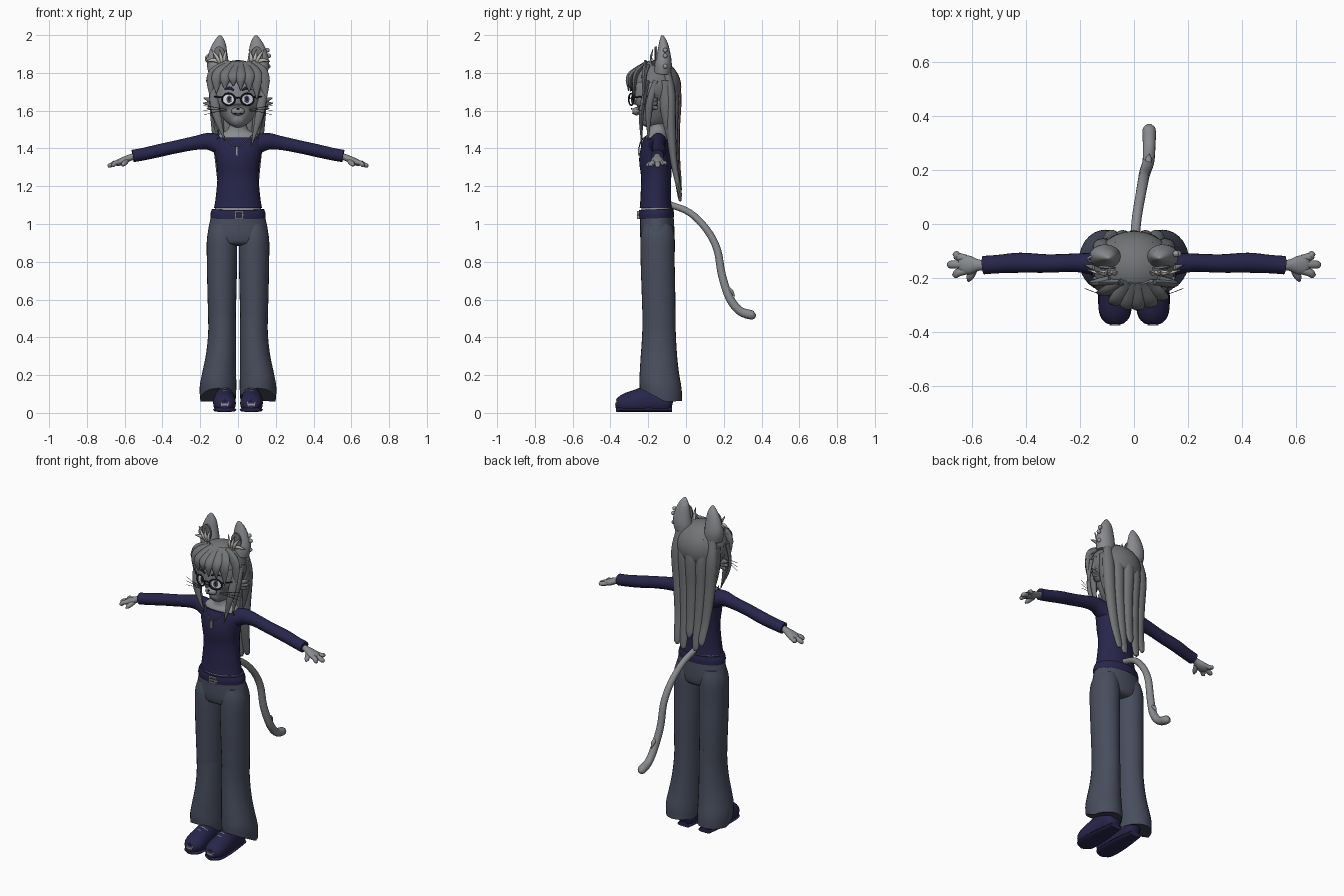
import bpy, bmesh, math
from mathutils import Vector, Matrix

X, Y, Z = Vector((1, 0, 0)), Vector((0, 1, 0)), Vector((0, 0, 1))


def material(name, rgb):
    m = bpy.data.materials.new(name)
    m.diffuse_color = (*rgb, 1)
    return m


FUR = material("grey_fur", (0.25, 0.26, 0.275))
HAIR = material("hair_grey", (0.165, 0.172, 0.18))
PANTS = material("slate_denim", (0.065, 0.075, 0.11))
NAVY = material("navy_cloth", (0.021, 0.019, 0.07))
METAL = material("silver", (0.32, 0.32, 0.34))
WHITE = material("eye_white", (0.75, 0.75, 0.78))
TUFT = material("pale_tuft", (0.5, 0.48, 0.44))
DARK = material("near_black", (0.012, 0.012, 0.03))


def finish(name, bm, mat):
    bmesh.ops.recalc_face_normals(bm, faces=bm.faces)
    me = bpy.data.meshes.new(name)
    bm.to_mesh(me)
    bm.free()
    me.materials.append(mat)
    me.polygons.foreach_set("use_smooth", [True] * len(me.polygons))
    me.set_sharp_from_angle(angle=math.radians(50))
    ob = bpy.data.objects.new(name, me)
    bpy.context.collection.objects.link(ob)
    return ob


def spline(rows, n):
    """Smooth curve through rows of numbers."""
    p = [Vector(r) for r in rows]
    p = [p[0] * 2 - p[1]] + p + [p[-1] * 2 - p[-2]]
    out = []
    for i in range(1, len(p) - 2):
        a, b, c, d = p[i - 1:i + 3]
        for k in range(n):
            t = k / n
            out.append(0.5 * (2 * b + (c - a) * t + (2 * a - 5 * b + 4 * c - d) * t * t
                              + (3 * b - a - 3 * c + d) * t ** 3))
    return out + [p[-2]]


def sweep(name, rows, mat, ref=X, sides=16, n=4, warp=None):
    """Oval tube. Each row is x, y, z, half width along ref, half depth."""
    rows = spline(rows, n)
    pts = [Vector(r[:3]) for r in rows]
    bm = bmesh.new()
    rings = []
    for i, r in enumerate(rows):
        t = (pts[min(i + 1, len(pts) - 1)] - pts[max(i - 1, 0)]).normalized()
        u = (ref - t * ref.dot(t)).normalized()
        v = t.cross(u)
        ring = []
        for k in range(sides):
            a = 2 * math.pi * k / sides
            co = pts[i] + u * math.cos(a) * max(r[3], 0.001) + v * math.sin(a) * max(r[4], 0.001)
            ring.append(bm.verts.new(warp(co) if warp else co))
        rings.append(ring)
    for a, b in zip(rings, rings[1:]):
        for k in range(sides):
            j = (k + 1) % sides
            bm.faces.new((a[k], a[j], b[j], b[k]))
    bm.faces.new(rings[0])
    bm.faces.new(rings[-1])
    return finish(name, bm, mat)


def upright(name, cx, rows, mat, **kw):
    """Vertical part. Each row is z, y, half width, half depth."""
    return sweep(name, [(cx, y, z, w, d) for z, y, w, d in rows], mat, sides=28, **kw)


def wire(name, pts, r, mat, ref=Y, sides=8):
    return sweep(name, [(*p, r, r) for p in pts], mat, ref, sides)


def lock(name, a, b, c, w, mat=HAIR, ref=X, d=0.014):
    """Tapered, flat lock of hair."""
    return sweep(name, [(*a, w * .7, d * .7), (*b, w, d), (*c, .002, .002)], mat, ref, 10, 6)


def ball(name, loc, size, mat):
    bm = bmesh.new()
    bmesh.ops.create_uvsphere(bm, u_segments=28, v_segments=18, radius=1,
                              matrix=Matrix.LocRotScale(Vector(loc), None, Vector(size)))
    return finish(name, bm, mat)


def disc(name, loc, rx, rz, yaw, mat, th=0.006):
    bm = bmesh.new()
    m = (Matrix.Translation(loc) @ Matrix.Rotation(yaw, 4, 'Z')
         @ Matrix.Rotation(math.pi / 2, 4, 'X') @ Matrix.Diagonal((rx, rz, th, 1)))
    bmesh.ops.create_cone(bm, cap_ends=True, segments=24, radius1=1, radius2=1, depth=1, matrix=m)
    return finish(name, bm, mat)


def box(name, loc, size, mat, tilt=0):
    bm = bmesh.new()
    m = Matrix.Translation(loc) @ Matrix.Rotation(tilt, 4, 'X') @ Matrix.Diagonal((*size, 1))
    bmesh.ops.create_cube(bm, size=1, matrix=m)
    return finish(name, bm, mat)


# Torso, clothes and neck
upright("neck_and_shoulders", 0, [(1.36, -.155, .10, .06), (1.44, -.152, .118, .062), (1.475, -.15, .10, .052),
        (1.50, -.152, .055, .045), (1.54, -.155, .047, .045), (1.60, -.16, .05, .05)], FUR)
upright("shirt", 0, [(1.085, -.16, .127, .085), (1.14, -.16, .118, .081), (1.25, -.158, .109, .08),
        (1.34, -.162, .117, .086), (1.41, -.157, .133, .079), (1.452, -.153, .133, .068)], NAVY)
upright("bare_waist", 0, [(1.04, -.157, .13, .083), (1.11, -.157, .115, .077)], FUR)
upright("pants_hips", 0, [(1.06, -.155, .138, .087), (1.0, -.153, .152, .09), (.94, -.152, .16, .091),
        (.90, -.15, .14, .082), (.885, -.15, .09, .05)], PANTS)
upright("belt", 0, [(1.03, -.156, .146, .092), (1.055, -.157, .146, .093), (1.078, -.158, .138, .09)], NAVY)
for s in (-1, 1):
    box("belt_buckle_bar", (s * .02 + .005, -.253, 1.048), (.008, .012, .04), METAL)
    box("belt_buckle_rail", (.005, -.253, 1.048 + s * .017), (.045, .012, .007), METAL)
box("belt_pin", (.015, -.255, 1.048), (.06, .008, .007), METAL)
wire("necklace", [(-.08, -.20, 1.472), (-.055, -.232, 1.445), (-.005, -.247, 1.41),
     (.045, -.235, 1.445), (.075, -.20, 1.472)], .003, METAL)
box("pendant", (-.006, -.25, 1.385), (.014, .008, .045), METAL)


# Pant legs have a hem that rises toward the front
def hem(co):
    k = max(0, min(1, (.35 - co.z) / .29))
    co.z += k * max(0, -.11 - co.y) * .55
    return co


def floor(co):
    co.z = max(co.z, .006)
    return co


for s in (-1, 1):
    upright("pant_leg", s * .085, [(1.0, -.15, .06, .075), (.93, -.15, .079, .09), (.8, -.15, .08, .09),
            (.65, -.146, .077, .089), (.5, -.143, .073, .087)], PANTS)
    sweep("pant_flare", [(s * .085, -.143, .52, .0735, .087), (s * .084, -.143, .42, .074, .089),
          (s * .09, -.143, .3, .08, .096), (s * .099, -.14, .2, .09, .104),
          (s * .106, -.135, .12, .097, .112), (s * .106, -.133, .06, .094, .112)], PANTS, sides=28, warp=hem)
    # Chunky shoes with straps and toe emblem
    sweep("shoe", [(s * .07, -.07, .055, .03, .035), (s * .07, -.10, .06, .05, .06),
          (s * .072, -.2, .065, .055, .072), (s * .072, -.27, .055, .06, .066),
          (s * .07, -.33, .048, .057, .052), (s * .07, -.365, .045, .035, .03),
          (s * .07, -.37, .045, .01, .01)], NAVY, sides=20, warp=floor)
    sweep("shoe_sole", [(s * .07, -.075, .016, .04, .016), (s * .07, -.2, .016, .058, .016),
          (s * .07, -.3, .016, .062, .016), (s * .07, -.35, .016, .05, .016),
          (s * .07, -.37, .018, .02, .012)], NAVY, sides=12, warp=floor)
    for i in range(3):
        y, z = -.245 - i * .025, .124 - i * .010
        wire("shoe_lace", [(s * .07 - .035, y, z - .014), (s * .07, y - .008, z + .003),
             (s * .07 + .035, y, z - .014)], .005, METAL, Z)
    for k in (-1, 1):
        disc("toe_emblem", (s * .07 + k * .022, -.363, .045), .013, .015, k * .5, METAL, .009)
    box("toe_emblem_bridge", (s * .07, -.372, .045), (.04, .007, .01), METAL)

    # Sleeves, hands and fingers
    sweep("sleeve", [(s * .085, -.15, 1.415, .058, .052), (s * .15, -.147, 1.437, .042, .046),
          (s * .22, -.143, 1.43, .034, .037), (s * .32, -.146, 1.41, .034, .034),
          (s * .42, -.143, 1.388, .037, .034), (s * .5, -.148, 1.37, .034, .033),
          (s * .557, -.152, 1.36, .034, .033)], NAVY, Y, 20)
    sweep("hand", [(s * .53, -.152, 1.364, .02, .018), (s * .57, -.152, 1.352, .02, .017),
          (s * .605, -.152, 1.336, .034, .019), (s * .635, -.15, 1.324, .034, .017),
          (s * .65, -.15, 1.318, .015, .01)], FUR, Y)
    for y, x, z in ((-.113, .668, 1.318), (-.15, .69, 1.304), (-.187, .67, 1.308)):
        y0 = -.15 + (y + .15) * .6
        sweep("finger", [(s * .62, y0, 1.33, .014, .013), (s * .65, (y + y0) / 2, 1.322, .015, .013),
              (s * (x - .01), y, z + .005, .014, .012), (s * x, y, z, .004, .004)], FUR, Y, 10)
    sweep("thumb", [(s * .59, -.165, 1.335, .014, .013), (s * .605, -.195, 1.318, .014, .012),
          (s * .612, -.212, 1.308, .004, .004)], FUR, X, 10)

# Tail
tail = [(.0, -.09, 1.105), (.01, .02, 1.06), (.025, .11, .97), (.035, .165, .865), (.04, .19, .73),
        (.053, .23, .61), (.056, .285, .54), (.056, .35, .518)]
sweep("tail", [(*p, .017 + .001 * i, .017 + .001 * i) for i, p in enumerate(tail)]
      + [(.056, .37, .517, .006, .006)], FUR)
lock("tail_tuft", (.05, .21, .67), (.054, .24, .645), (.056, .258, .615), .012, FUR, d=.01)

# Head and face
upright("head", 0, [(1.535, -.235, .018, .018), (1.55, -.215, .05, .055), (1.585, -.185, .092, .095),
        (1.63, -.17, .124, .113), (1.68, -.165, .133, .12), (1.75, -.165, .133, .12),
        (1.81, -.165, .10, .10), (1.84, -.165, .05, .05)], FUR)
ball("muzzle", (0, -.262, 1.597), (.036, .022, .022), FUR)
ball("nose", (0, -.287, 1.61), (.008, .005, .005), DARK)
wire("mouth", [(-.022, -.278, 1.583), (0, -.284, 1.587), (.022, -.278, 1.583)], .002, DARK, Z)
for s in (-1, 1):
    a = s * .36
    ex, ey, ez = s * .05, -.278, 1.66
    disc("eye", (ex, ey, ez), .032, .027, a, WHITE)
    disc("iris", (ex - s * .004, ey - .003, ez), .014, .02, a, PANTS)
    disc("pupil", (ex - s * .004, ey - .005, ez + .002), .007, .012, a, DARK)
    wire("glasses_rim", [(ex + .037 * math.cos(t) * math.cos(a), ey - .012 + .037 * math.cos(t) * math.sin(a),
         ez + .031 * math.sin(t)) for t in [i * math.pi / 6 for i in range(13)]], .0042, DARK)
    wire("glasses_arm", [(s * .085, -.272, 1.67), (s * .125, -.23, 1.675), (s * .14, -.15, 1.68)], .004, DARK, Z)
    sweep("brow", [(s * .022, -.288, 1.708, .004, .004), (s * .045, -.285, 1.72, .007, .006),
          (s * .072, -.272, 1.712, .002, .002)], NAVY, Z, 8)
    # Whiskers and cheek tufts
    for k in (-1, 0, 1):
        wire("whisker", [(s * .06, -.262, 1.60 + k * .006), (s * .12, -.26, 1.605 + k * .012),
             (s * .182, -.238, 1.602 + k * .025)], .0012, DARK, Y, 5)
    for z, x in ((1.668, .183), (1.64, .186), (1.61, .165)):
        lock("cheek_tuft", (s * .10, -.16, 1.63), (s * .135, -.165, (1.63 + z) / 2), (s * x, -.15, z),
             .018, HAIR, Z)
    # Ears with pale inner tufts
    sweep("ear", [(s * .10, -.125, 1.80, .055, .045), (s * .107, -.12, 1.85, .058, .045),
          (s * .105, -.118, 1.90, .05, .036), (s * .098, -.12, 1.955, .034, .024),
          (s * .095, -.125, 1.99, .014, .01), (s * .095, -.127, 2.0, .002, .002)], FUR)
    disc("inner_ear", (s * .10, -.160, 1.89), .032, .05, s * .1, HAIR, .009)
    for dx in (-.028, 0, .026):
        lock("ear_tuft", (s * .08 + dx * .4, -.175, 1.84), (s * .09 + dx * .7, -.185, 1.88),
             (s * .10 + dx * 1.5, -.175, 1.925), .009, TUFT, d=.006)
    lock("ear_side_tuft", (s * .10, -.175, 1.855), (s * .13, -.18, 1.868), (s * .17, -.17, 1.86), .01, TUFT, Z, .007)
wire("glasses_bridge", [(-.017, -.296, 1.665), (0, -.30, 1.669), (.017, -.296, 1.665)], .004, DARK, Z)

# Ear piercings
for x, z in ((.155, 1.92), (.163, 1.89), (.16, 1.835), (.085, 1.955)):
    ball("ear_stud", (x, -.11, z), (.012, .012, .012), METAL)
wire("ear_ring", [(-.15 + .02 * math.cos(t), -.13 + .01 * math.sin(t), 1.875 + .02 * math.sin(t))
     for t in [i * math.pi / 6 for i in range(13)]], .005, METAL)

# Hair cap, open at the face
cap = ball("hair_cap", (0, -.163, 1.725), (.152, .138, .143), HAIR)
bm = bmesh.new()
bm.from_mesh(cap.data)
gone = [f for f in bm.faces if f.calc_center_median().z < 1.76 and f.calc_center_median().y < -.17]
bmesh.ops.delete(bm, geom=gone, context='FACES')
bm.to_mesh(cap.data)
bm.free()

# Swept fringe, thicker on one side
for x, y, z, w in ((-.145, -.22, 1.66, .03), (-.115, -.255, 1.69, .033), (-.07, -.288, 1.71, .032),
                   (-.025, -.302, 1.73, .03), (.015, -.305, 1.705, .028), (.06, -.295, 1.70, .033),
                   (.10, -.272, 1.66, .036), (.145, -.225, 1.63, .032)):
    lock("fringe_lock", (.01 + x * .4, -.215, 1.852), (x * .92, y + .004, 1.785), (x, y, z), w)
for s in (-1, 1):
    # Long locks in front of the shoulders
    end = 1.44 if s < 0 else 1.41
    lock("front_lock", (s * .135, -.20, 1.76), (s * .118, -.235, 1.60), (s * .07, -.235, end), .024)
    lock("side_lock", (s * .142, -.16, 1.76), (s * .132, -.195, 1.62), (s * .10, -.20, end + .03), .02, HAIR, Y, .016)
    lock("rear_side_lock", (s * .135, -.11, 1.76), (s * .125, -.10, 1.60), (s * .09, -.075, 1.36), .035, HAIR, Y, .02)
    lock("stray_lock", (s * .09, -.2, 1.84), (s * .135, -.215, 1.81), (s * .168, -.22, 1.755), .014)

# Long straight back hair
for i, z in enumerate((1.17, 1.13, 1.20, 1.12, 1.14)):
    x = (i - 2) * .046
    y = -.015 * abs(i - 2)
    sweep("back_lock", [(x * 1.15, -.07 + y, 1.80, .03, .022), (x * 1.25, -.052 + y, 1.68, .038, .028),
          (x * 1.15, -.058 + y * .7, 1.5, .034, .026), (x, -.048 + y * .5, 1.32, .028, .018),
          (x * .9, -.034, z + .03, .022, .011), (x * .9, -.03, z, .008, .005)], HAIR, X, 12)
